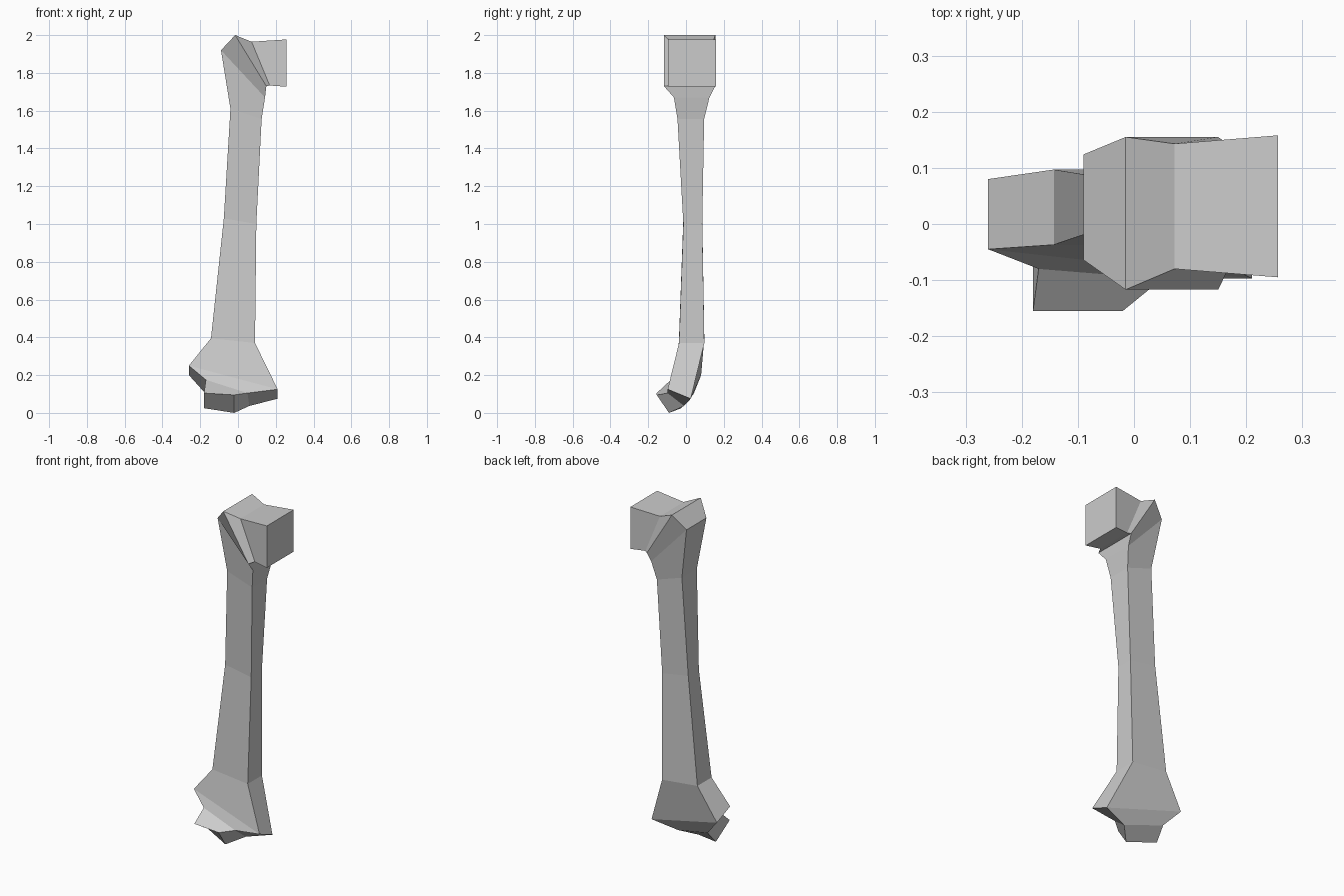
import bpy, bmesh


def section(xl, zl, xr, zr, y0, y1):
    """Four-cornered section: left/right edge positions, front/back depth."""
    return [(xl, y0, zl), (xr, y0, zr), (xr, y1, zr), (xl, y1, zl)]


def loft(name, rings):
    bm = bmesh.new()
    loops = [[bm.verts.new(p) for p in ring] for ring in rings]
    for a, b in zip(loops, loops[1:]):
        for i in range(4):
            j = (i + 1) % 4
            bm.faces.new((a[i], a[j], b[j], b[i]))
    bm.faces.new(loops[0][::-1])
    bm.faces.new(loops[-1])
    bmesh.ops.recalc_face_normals(bm, faces=bm.faces)
    mesh = bpy.data.meshes.new(name)
    bm.to_mesh(mesh)
    bm.free()
    obj = bpy.data.objects.new(name, mesh)
    bpy.context.collection.objects.link(obj)
    return obj


# Elbow end: tilted joint roller, its waist, and the flared side knobs
elbow = [
    [(-0.18, -0.155, 0.105), (-0.02, -0.155, 0.095), (-0.02, -0.09, 0.0), (-0.18, -0.025, 0.025)],
    [(-0.17, -0.08, 0.175), (0.05, -0.098, 0.105), (0.06, -0.01, 0.037), (-0.17, 0.04, 0.10)],
    [(-0.26, -0.045, 0.25), (0.21, -0.097, 0.125), (0.21, 0.025, 0.075), (-0.26, 0.08, 0.20)],
]

# Straight shaft, narrowest at mid height
shaft = [
    section(-0.143, 0.395, 0.09, 0.37, -0.037, 0.097),
    section(-0.075, 1.03, 0.097, 1.0, -0.014, 0.086),
    section(-0.04, 1.61, 0.125, 1.555, -0.045, 0.096),
]

# Shoulder end: sections fan round from the outer knob to the square head
shoulder = [
    section(-0.09, 1.92, 0.143, 1.67, -0.064, 0.124),
    section(-0.015, 2.0, 0.15, 1.73, -0.117, 0.155),
    section(0.072, 1.965, 0.168, 1.733, -0.08, 0.143),
    section(0.257, 1.977, 0.257, 1.727, -0.095, 0.158),
]

loft("upper_arm_bone", elbow + shaft + shoulder)
